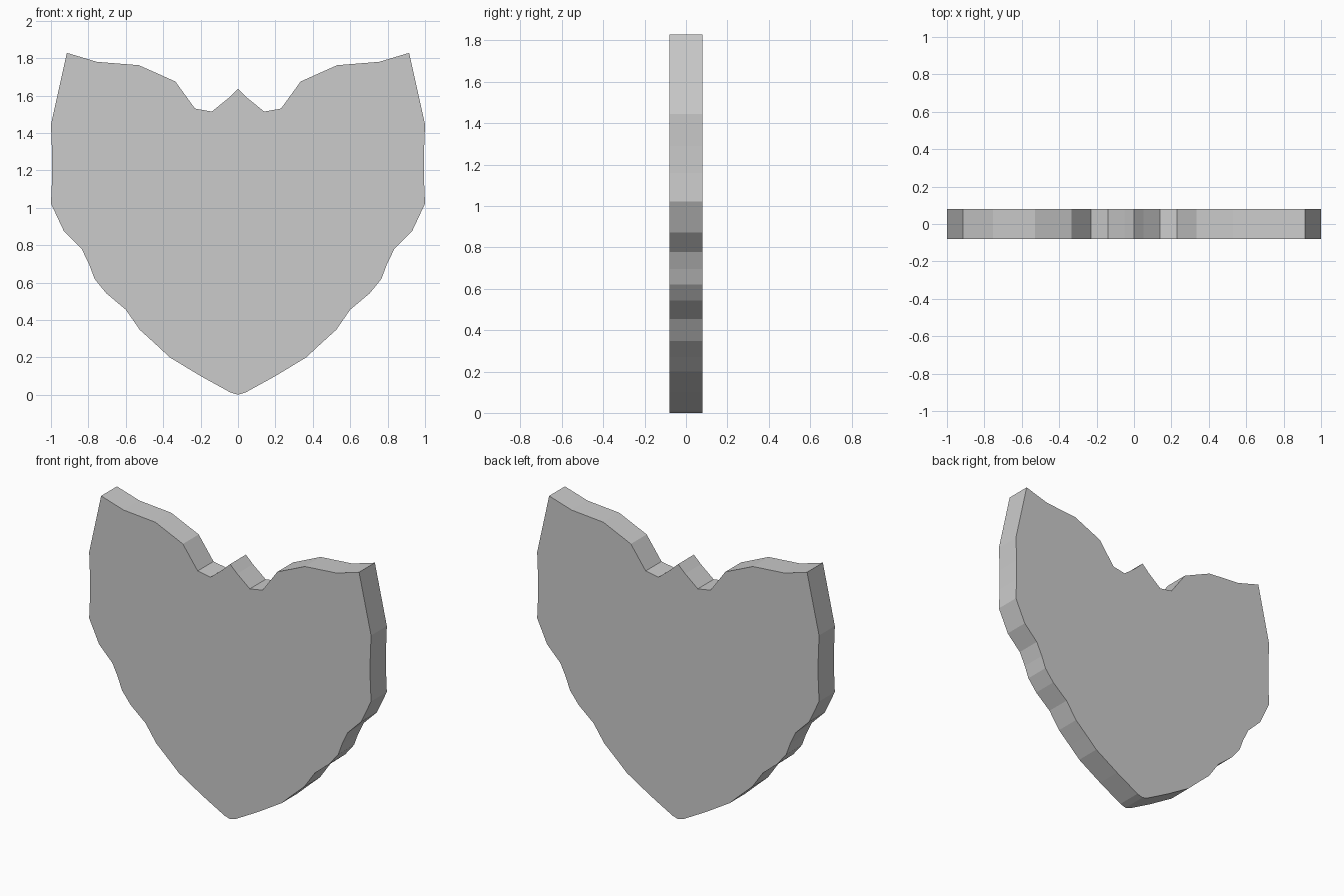
import bpy
import bmesh

if "Cube" in bpy.data.objects:
    bpy.data.objects.remove(bpy.data.objects["Cube"])

HALF_DEPTH = 0.08

# Right half of the shield outline, from bottom tip to top centre peak (x, z)
half = [
    (0.0, 0.0), (0.04, 0.012), (0.20, 0.10), (0.365, 0.20), (0.44, 0.27),
    (0.525, 0.347), (0.60, 0.455), (0.705, 0.543), (0.767, 0.62),
    (0.795, 0.695), (0.835, 0.778), (0.93, 0.873), (1.0, 1.022),
    (0.994, 1.16), (0.994, 1.29), (1.0, 1.445), (0.915, 1.828),
    (0.755, 1.78), (0.53, 1.762), (0.335, 1.675), (0.23, 1.53),
    (0.14, 1.514), (0.05, 1.587), (0.0, 1.635),
]

# Mirror the half to close the outline
outline = half + [(-x, z) for x, z in reversed(half[1:-1])]

# Shield plate: flat profile extruded through its thickness
bm = bmesh.new()
front = bm.faces.new([bm.verts.new((x, -HALF_DEPTH, z)) for x, z in outline])
result = bmesh.ops.extrude_face_region(bm, geom=[front], use_keep_orig=True)
moved = [v for v in result["geom"] if isinstance(v, bmesh.types.BMVert)]
bmesh.ops.translate(bm, verts=moved, vec=(0, 2 * HALF_DEPTH, 0))
bmesh.ops.recalc_face_normals(bm, faces=bm.faces)

mesh = bpy.data.meshes.new("shield_plate")
bm.to_mesh(mesh)
bm.free()
shield = bpy.data.objects.new("shield_plate", mesh)
bpy.context.collection.objects.link(shield)
